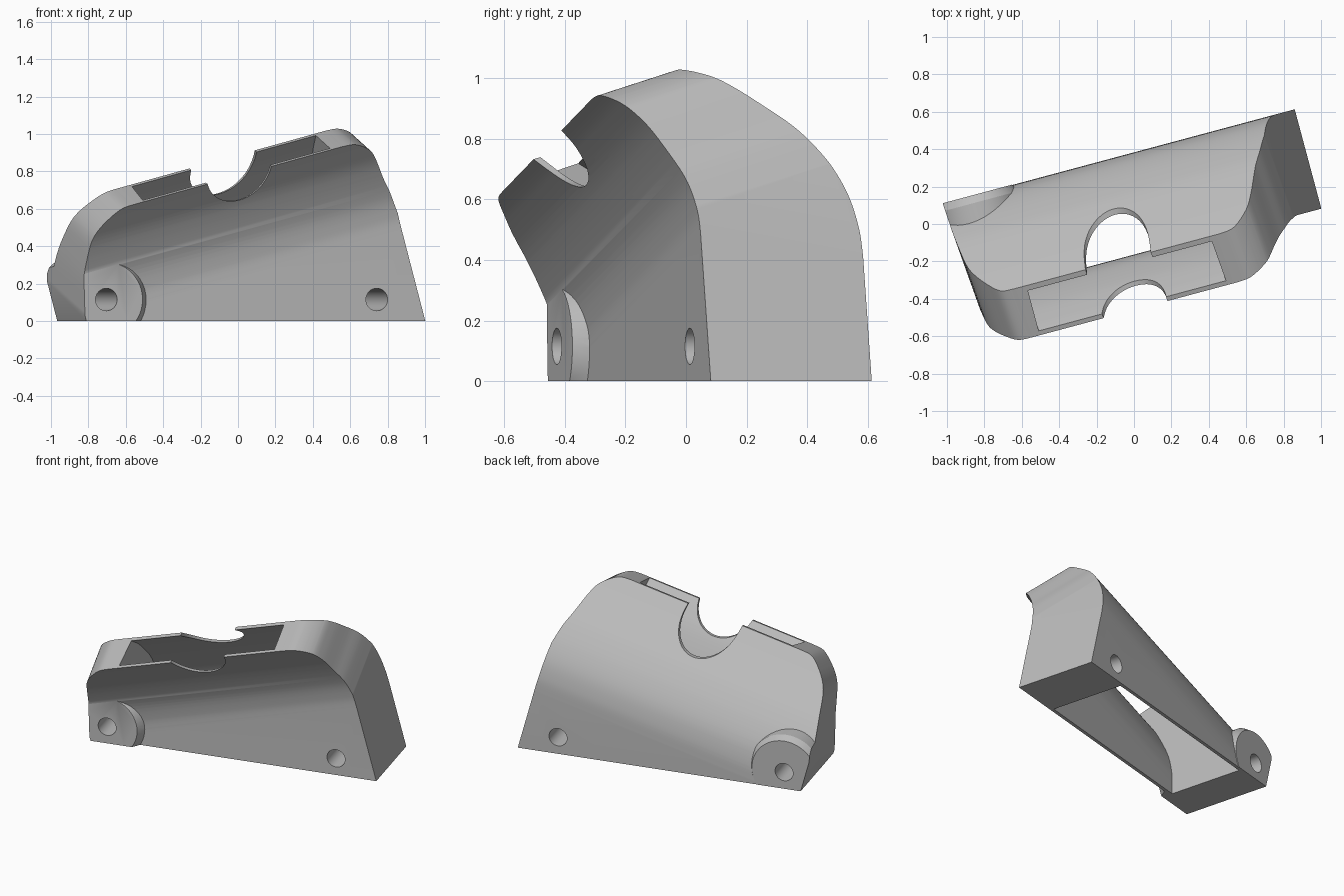
import bpy, bmesh, math
from mathutils import Matrix, Vector

if "Cube" in bpy.data.objects:
    bpy.data.objects.remove(bpy.data.objects["Cube"])

TILT = math.radians(15)
C, S = math.cos(TILT), math.sin(TILT)
RIM = 0.88                                   # height of the slanted rim plane
N, M = Vector((-0.302, 0.953)), Vector((0.953, 0.302))   # rim normal and direction
WALL = 0.022


def place(w, v, h):
    """Map tilted part axes to upright axes."""
    return Vector((w * C - h * S, v, w * S + h * C))


def smooth(points, steps=6):
    """Pass a smooth open curve through the points."""
    p = [Vector(q) for q in points]
    out = []
    for i in range(len(p) - 1):
        a, b, c, d = p[max(i - 1, 0)], p[i], p[i + 1], p[min(i + 2, len(p) - 1)]
        for k in range(steps):
            t = k / steps
            out.append(0.5 * (2 * b + (c - a) * t + (2 * a - 5 * b + 4 * c - d) * t ** 2
                              + (3 * b - a - 3 * c + d) * t ** 3))
    return out + [p[-1]]


def offset(points, amount):
    """Shift a curve sideways."""
    out = []
    for i, p in enumerate(points):
        t = (points[min(i + 1, len(points) - 1)] - points[max(i - 1, 0)]).normalized()
        out.append(p + Vector((t.y, -t.x)) * amount)
    return out


def solid(name, rings):
    """Join rings of points into a closed solid."""
    bm = bmesh.new()
    rows = [[bm.verts.new(p) for p in ring] for ring in rings]
    n = len(rows[0])
    for a, b in zip(rows, rows[1:]):
        for i in range(n):
            bm.faces.new((a[i], a[(i + 1) % n], b[(i + 1) % n], b[i]))
    bm.faces.new(rows[0])
    bm.faces.new(rows[-1])
    bmesh.ops.recalc_face_normals(bm, faces=bm.faces)
    mesh = bpy.data.meshes.new(name)
    bm.to_mesh(mesh)
    bm.free()
    ob = bpy.data.objects.new(name, mesh)
    bpy.context.collection.objects.link(ob)
    return ob


def combine(target, tool, mode):
    mod = target.modifiers.new(mode, "BOOLEAN")
    mod.operation, mod.object, mod.solver = mode, tool, "EXACT"
    bpy.context.view_layer.objects.active = target
    bpy.ops.object.modifier_apply(modifier=mod.name)
    bpy.data.objects.remove(tool)


def lathe(name, u, z, stations, sides=48):
    """Round solid along the depth axis, from (depth, radius) stations."""
    angles = [math.tau * i / sides for i in range(sides)]
    return solid(name, [[(u + r * math.cos(a), v, z + r * math.sin(a)) for a in angles]
                        for v, r in stations])


# Curved front and back walls, from the foot upwards
front = [Vector((-0.18, -0.6))] + smooth(
    [(-0.18, 0.25), (-0.186, 0.33), (-0.216, 0.448), (-0.30, 0.613),
     (-0.377, 0.714), (-0.445, 0.783), (-0.52, 0.85)])
back = [Vector((0.37, -0.6))] + smooth(
    [(0.37, 0.17), (0.362, 0.27), (0.33, 0.39), (0.264, 0.51), (0.17, 0.625),
     (0.07, 0.71), (-0.05, 0.8), (-0.17, 0.87), (-0.27, 0.93)])
section = front + back[::-1]
cover = solid("curved_cover", [[place(w, p.x, p.y) for p in section] for w in (-1.3, 1.3)])

# Round mounting boss at the low end
combine(cover, lathe("boss", -0.79, 0.115,
                     [(-0.23, 0.2), (-0.17, 0.24), (0.33, 0.24), (0.372, 0.215)]), "UNION")

# Rounded end outline, swept parallel to the rim plane
left = smooth([(-0.5, 0), (-0.58, 0.008), (-0.66, 0.06), (-0.718, 0.115), (-0.755, 0.173),
               (-0.79, 0.27), (-0.83, 0.4), (-0.87, 0.56)])
right = smooth([(0.68, 0), (0.76, 0.012), (0.84, 0.075), (0.875, 0.15), (0.907, 0.28),
                (0.935, 0.38), (0.955, 0.5)])
outline = left + [Vector((-0.87, 1.8)), Vector((0.955, 1.8))] + right[::-1]
rings = []
for t in (-1.5, 1.5):
    ring = []
    for w, d in outline:
        q = N * (RIM - d) + M * t
        ring.append(place(w, q.x, q.y))
    rings.append(ring)
combine(cover, solid("outline", rings), "INTERSECT")

# Hollow running from the foot through the rim
hollow = offset(front, WALL) + offset(back, -WALL)[::-1]
combine(cover, solid("hollow", [
    [place((h * S - 0.64) / C, v, h) for v, h in hollow],
    [place(0.622, v, h) for v, h in hollow]]), "DIFFERENCE")

# U-shaped notch across both walls
notch_mid, notch_r = 0.095, 0.187
arc = [(notch_mid + notch_r * math.cos(a), notch_r * math.sin(a))
       for a in [math.pi + math.pi * i / 28 for i in range(29)]]
arc += [(notch_mid + notch_r, 0.5), (notch_mid - notch_r, 0.5)]
combine(cover, solid("notch", [
    [place(w, v, 0.845 + 0.085 * (v + 0.17) + h) for w, h in arc]
    for v in (-0.9, 0.6)]), "DIFFERENCE")

# Two screw holes
for u in (-0.79, 0.72):
    combine(cover, lathe("hole", u, 0.115, [(-0.6, 0.06), (0.6, 0.06)], 32), "DIFFERENCE")

# Flat foot
combine(cover, solid("foot", [[(-2, -2, z), (2, -2, z), (2, 2, z), (-2, 2, z)]
                              for z in (-2, 0)]), "DIFFERENCE")

# Turn, colour and shade
cover.data.transform(Matrix.Rotation(TILT, 4, "Z"))
mat = bpy.data.materials.new("plain_grey")
mat.use_nodes = True
grey = (0.5, 0.5, 0.5, 1)
mat.diffuse_color = grey
mat.node_tree.nodes["Principled BSDF"].inputs["Base Color"].default_value = grey
cover.data.materials.clear()
cover.data.materials.append(mat)
for face in cover.data.polygons:
    face.material_index = 0
bpy.ops.object.select_all(action="DESELECT")
cover.select_set(True)
bpy.context.view_layer.objects.active = cover
bpy.ops.object.shade_smooth_by_angle(angle=math.radians(30))
